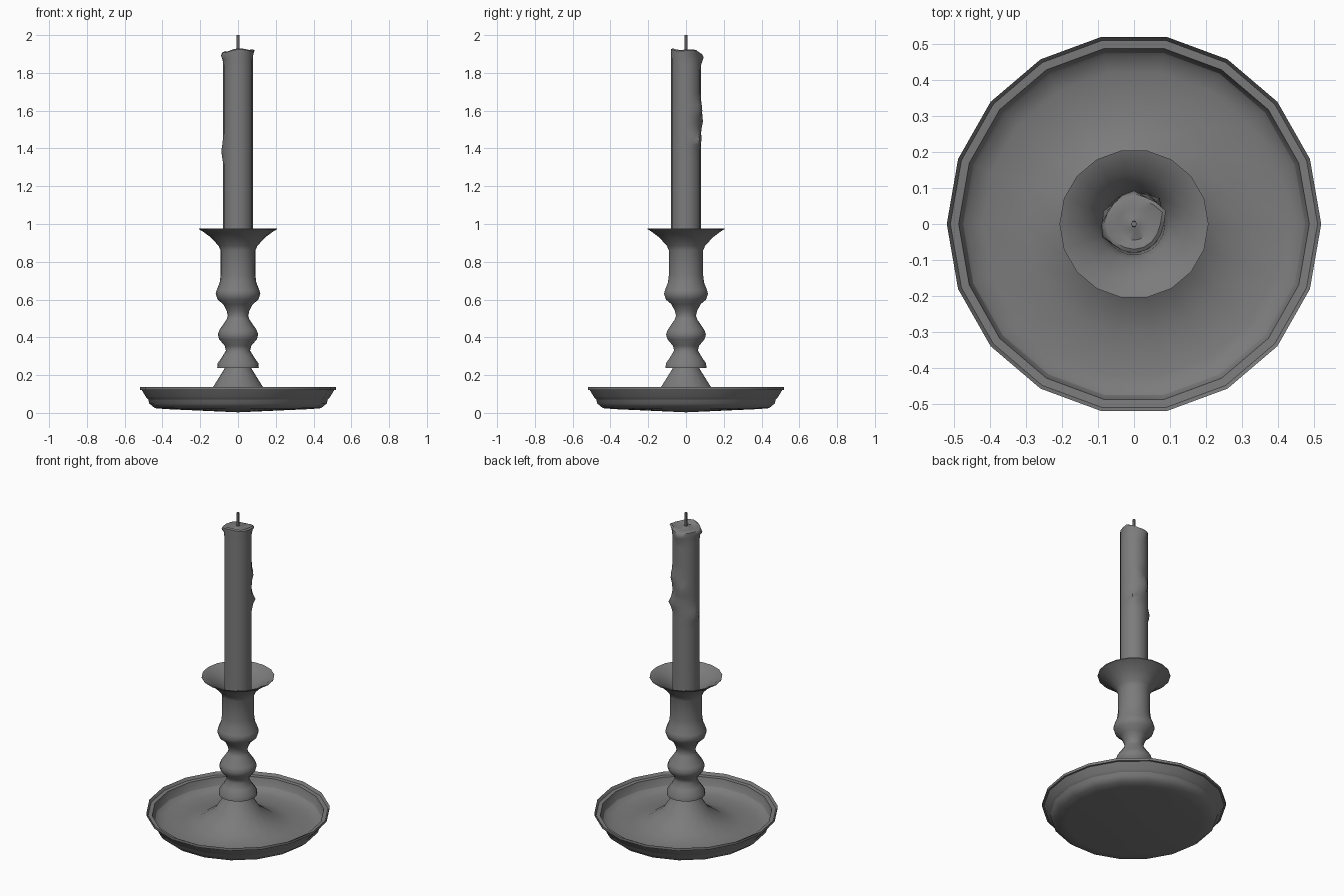
import bpy, bmesh, math

cube = bpy.data.objects.get("Cube")
if cube:
    bpy.data.objects.remove(cube, do_unlink=True)

grey = bpy.data.materials.new("Dark grey")
grey.use_nodes = True
colour = (0.2, 0.2, 0.2, 1)
grey.diffuse_color = colour
grey.node_tree.nodes["Principled BSDF"].inputs["Base Color"].default_value = colour


def lathe(name, profile, sides, angle, shape=None):
    """Revolve (radius, height) points; shape may move each vertex (r, angle, z)."""
    bm = bmesh.new()
    rings = []
    for r, z in profile:
        ring = []
        for i in range(1 if r == 0 else sides):
            a = math.tau * i / sides
            rr, zz = shape(r, a, z) if shape else (r, z)
            ring.append(bm.verts.new((rr * math.cos(a), rr * math.sin(a), zz)))
        rings.append(ring)
    for low, high in zip(rings, rings[1:]):
        for i in range(sides):
            j = (i + 1) % sides
            if len(low) == 1:
                bm.faces.new((low[0], high[j], high[i]))
            elif len(high) == 1:
                bm.faces.new((low[i], low[j], high[0]))
            else:
                bm.faces.new((low[i], low[j], high[j], high[i]))
    bmesh.ops.recalc_face_normals(bm, faces=bm.faces)
    mesh = bpy.data.meshes.new(name)
    bm.to_mesh(mesh)
    bm.free()
    mesh.materials.append(grey)
    obj = bpy.data.objects.new(name, mesh)
    bpy.context.collection.objects.link(obj)
    bpy.ops.object.select_all(action="DESELECT")
    obj.select_set(True)
    bpy.context.view_layer.objects.active = obj
    bpy.ops.object.shade_smooth_by_angle(angle=math.radians(angle))
    return obj


# Drip tray with a flared rim and a central cone
tray = lathe("drip_tray", [
    (0, 0.003), (0.2, 0.012), (0.38, 0.02), (0.44, 0.025), (0.47, 0.05),
    (0.487, 0.12), (0.52, 0.122), (0.52, 0.138), (0.488, 0.085), (0.465, 0.06),
    (0.42, 0.046), (0.3, 0.05), (0.22, 0.075), (0.13, 0.14), (0.068, 0.24),
    (0, 0.24)], 18, 50)
tray.scale.y = 1.015

# Turned stem opening into a flared cup
lathe("stem_and_cup", [
    (0, 0.238), (0.11, 0.238), (0.108, 0.262), (0.085, 0.295), (0.064, 0.33),
    (0.07, 0.355), (0.1, 0.39), (0.107, 0.415), (0.098, 0.44), (0.06, 0.495),
    (0.054, 0.515), (0.06, 0.54), (0.078, 0.575), (0.108, 0.6), (0.118, 0.63),
    (0.113, 0.65), (0.097, 0.69), (0.092, 0.73), (0.092, 0.86), (0.103, 0.885),
    (0.145, 0.93), (0.19, 0.963), (0.207, 0.972), (0.207, 0.976), (0.185, 0.968),
    (0.14, 0.935), (0.1, 0.89), (0.086, 0.85), (0.08, 0.78), (0, 0.78)], 18, 55)

# Candle with wax drips: angle in degrees, height, bulge, height spread
drips = [(60, 1.61, 0.018, 0.035), (50, 1.45, 0.024, 0.03),
         (165, 1.385, 0.016, 0.04), (100, 1.55, 0.014, 0.04),
         (195, 1.895, 0.018, 0.02), (25, 1.915, 0.016, 0.02),
         (95, 1.885, 0.016, 0.025)]


def melt(r, a, z):
    if r < 0.06:
        return r, z
    push = 0
    for deg, height, bulge, spread in drips:
        turn = (a - math.radians(deg) + math.pi) % math.tau - math.pi
        push += bulge * math.exp(-(turn / 0.35) ** 2 - ((z - height) / spread) ** 2)
    if z > 1.88:
        z += 0.009 * math.cos(a + 0.9) + 0.005 * math.sin(3 * a)
    return r + push, z


sides_of_wax = [(0.079, 1.3 + 0.03 * i) for i in range(20)]
lathe("candle", [(0, 0.8), (0.079, 0.8)] + sides_of_wax +
      [(0.08, 1.895), (0.08, 1.912), (0.07, 1.918), (0.045, 1.908),
       (0.015, 1.915), (0, 1.92)], 16, 45, melt)

# Wick
lathe("wick", [(0, 1.9), (0.009, 1.9), (0.008, 2.0), (0, 2.0)], 6, 40)
